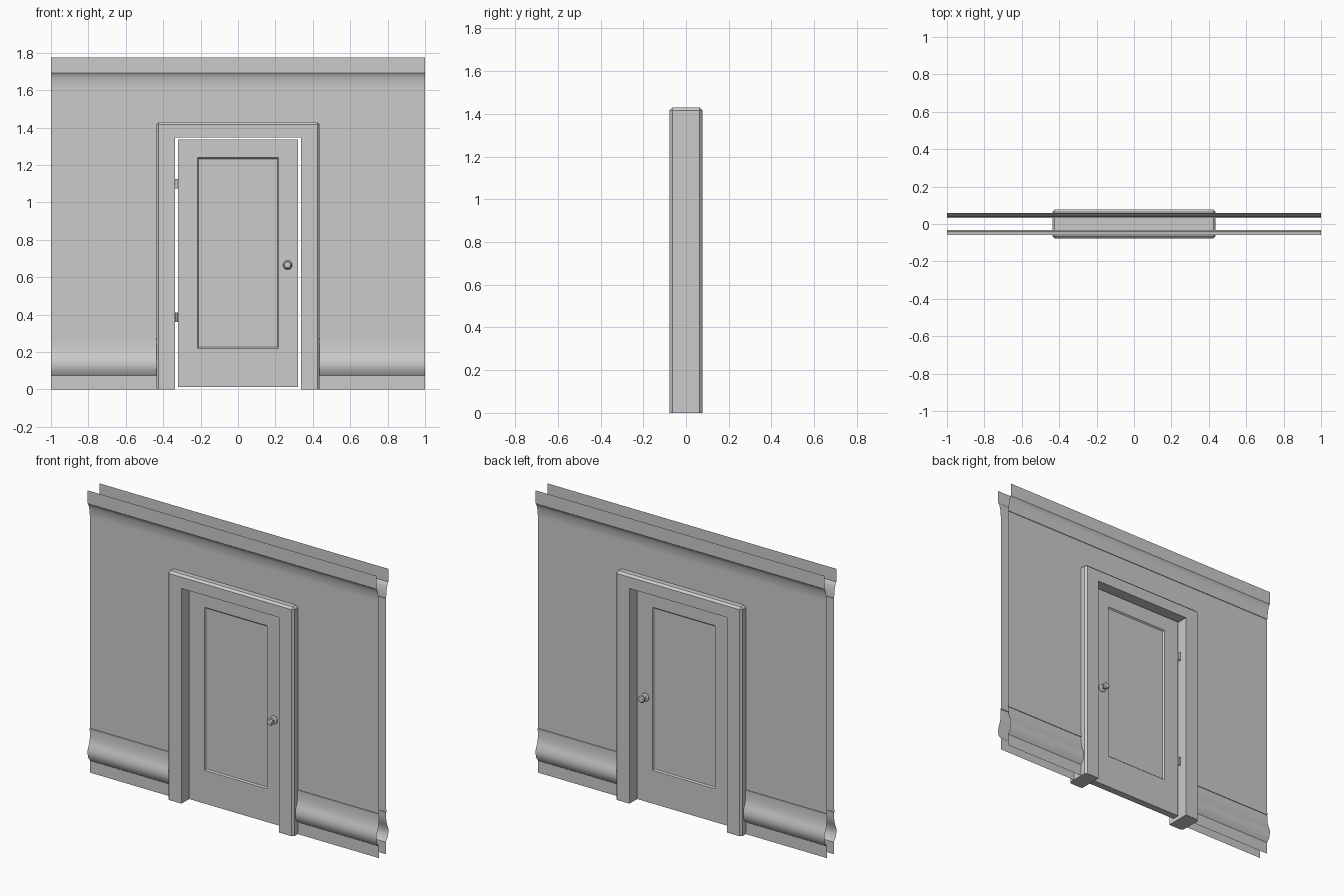
import bpy, bmesh, math
from mathutils import Matrix

if "Cube" in bpy.data.objects:
    bpy.data.objects.remove(bpy.data.objects["Cube"])


def finish(bm, name, smooth=True, recalc=True):
    if recalc:
        bmesh.ops.recalc_face_normals(bm, faces=bm.faces)
    me = bpy.data.meshes.new(name)
    bm.to_mesh(me)
    bm.free()
    ob = bpy.data.objects.new(name, me)
    bpy.context.collection.objects.link(ob)
    if smooth:
        bpy.ops.object.select_all(action='DESELECT')
        ob.select_set(True)
        bpy.context.view_layer.objects.active = ob
        bpy.ops.object.shade_smooth_by_angle(angle=math.radians(30))
    return ob


# Wall profile: (height, outward offset from the wall plane)
WALL_Y = 0.033
DOOR_CUT_X, DOOR_CUT_Z = 0.39, 1.385
profile = [(0, 0), (0.075, 0), (0.105, 0.022), (0.13, 0.025), (0.155, 0.024),
           (0.18, 0.013), (0.203, 0.006), (0.23, 0.002), (0.262, 0.001),
           (0.262, 0.005), (0.278, 0.005), (0.278, 0), (DOOR_CUT_Z, 0),
           (1.599, 0), (1.599, 0.004), (1.613, 0.004), (1.63, 0.005),
           (1.65, 0.008), (1.668, 0.012), (1.683, 0.017), (1.693, 0.025),
           (1.775, 0.025)]


def wall(name, side):
    # Open sheet, skipping the doorway
    bm = bmesh.new()
    xs = (-1, -DOOR_CUT_X, DOOR_CUT_X, 1)
    rows = [[bm.verts.new((x, side * (WALL_Y + d), z)) for x in xs] for z, d in profile]
    for i in range(len(rows) - 1):
        for j in range(3):
            if j == 1 and profile[i][0] < DOOR_CUT_Z:
                continue
            quad = [rows[i][j], rows[i][j + 1], rows[i + 1][j + 1], rows[i + 1][j]]
            bm.faces.new(quad if side < 0 else quad[::-1])
    loose = [v for v in bm.verts if not v.link_faces]
    bmesh.ops.delete(bm, geom=loose, context='VERTS')
    finish(bm, name, recalc=False)


wall("front_wall", -1)
wall("back_wall", 1)

# Door frame: arch outline extruded through the wall, outer edges bevelled
OX, OZ, IX, IZ, FY = 0.437, 1.43, 0.337, 1.346, 0.077
outline = [(-OX, 0), (-OX, OZ), (OX, OZ), (OX, 0), (IX, 0), (IX, IZ), (-IX, IZ), (-IX, 0)]
bm = bmesh.new()
front = [bm.verts.new((x, -FY, z)) for x, z in outline]
back = [bm.verts.new((x, FY, z)) for x, z in outline]
for i in range(8):
    j = (i + 1) % 8
    bm.faces.new((front[i], front[j], back[j], back[i]))
for ring in (front, back):
    for ids in ((0, 1, 6, 7), (1, 2, 5, 6), (2, 3, 4, 5)):
        bm.faces.new([ring[k] for k in ids])
bmesh.ops.recalc_face_normals(bm, faces=bm.faces)
outer = [e for e in bm.edges
         if all(abs(abs(v.co.x) - OX) < 1e-5 for v in e.verts) or
         all(abs(v.co.z - OZ) < 1e-5 for v in e.verts)]
outer = [e for e in outer if max(v.co.z for v in e.verts) > 0.01]
bmesh.ops.bevel(bm, geom=outer, offset=0.013, segments=1, affect='EDGES', profile=0.5)
finish(bm, "door_frame", smooth=False)

# Door leaf: rectangles lofted front to back, with a recessed panel on both faces
bm = bmesh.new()
DY = 0.022
edge = (-0.322, 0.322, 0.012, 1.335)
panel = (-0.217, 0.217, 0.22, 1.24)
inner = (-0.21, 0.21, 0.227, 1.233)
loops = [(inner, -DY + 0.008), (panel, -DY), (edge, -DY),
         (edge, DY), (panel, DY), (inner, DY - 0.008)]
rings = [[bm.verts.new((x, y, z)) for x, z in ((a, c), (b, c), (b, d), (a, d))]
         for (a, b, c, d), y in loops]
for r, s in zip(rings, rings[1:]):
    for i in range(4):
        j = (i + 1) % 4
        bm.faces.new((r[i], r[j], s[j], s[i]))
bm.faces.new(rings[0])
bm.faces.new(rings[-1])
finish(bm, "door", smooth=False)

# Door knobs: lathed around the y axis, one per side
knob = [(0.025, 0), (0.025, 0.004), (0.021, 0.008), (0.010, 0.010), (0.009, 0.022),
        (0.016, 0.027), (0.021, 0.034), (0.021, 0.041), (0.016, 0.048), (0.009, 0.050)]
N = 20
for name, side in (("front_knob", -1), ("back_knob", 1)):
    bm = bmesh.new()
    rings = [[bm.verts.new((0.265 + r * math.cos(2 * math.pi * k / N), side * (DY + d),
                            0.665 + r * math.sin(2 * math.pi * k / N))) for k in range(N)]
             for r, d in knob]
    for r, s in zip(rings, rings[1:]):
        for i in range(N):
            j = (i + 1) % N
            bm.faces.new((r[i], r[j], s[j], s[i]))
    bm.faces.new(rings[0])
    bm.faces.new(rings[-1])
    finish(bm, name)

# Hinge barrels in the gap at the back face of the door
for name, z in (("lower_hinge", 0.385), ("upper_hinge", 1.10)):
    bm = bmesh.new()
    bmesh.ops.create_cone(bm, cap_ends=True, segments=12, radius1=0.008, radius2=0.008,
                          depth=0.05, matrix=Matrix.Translation((-0.328, DY + 0.004, z)))
    finish(bm, name)
